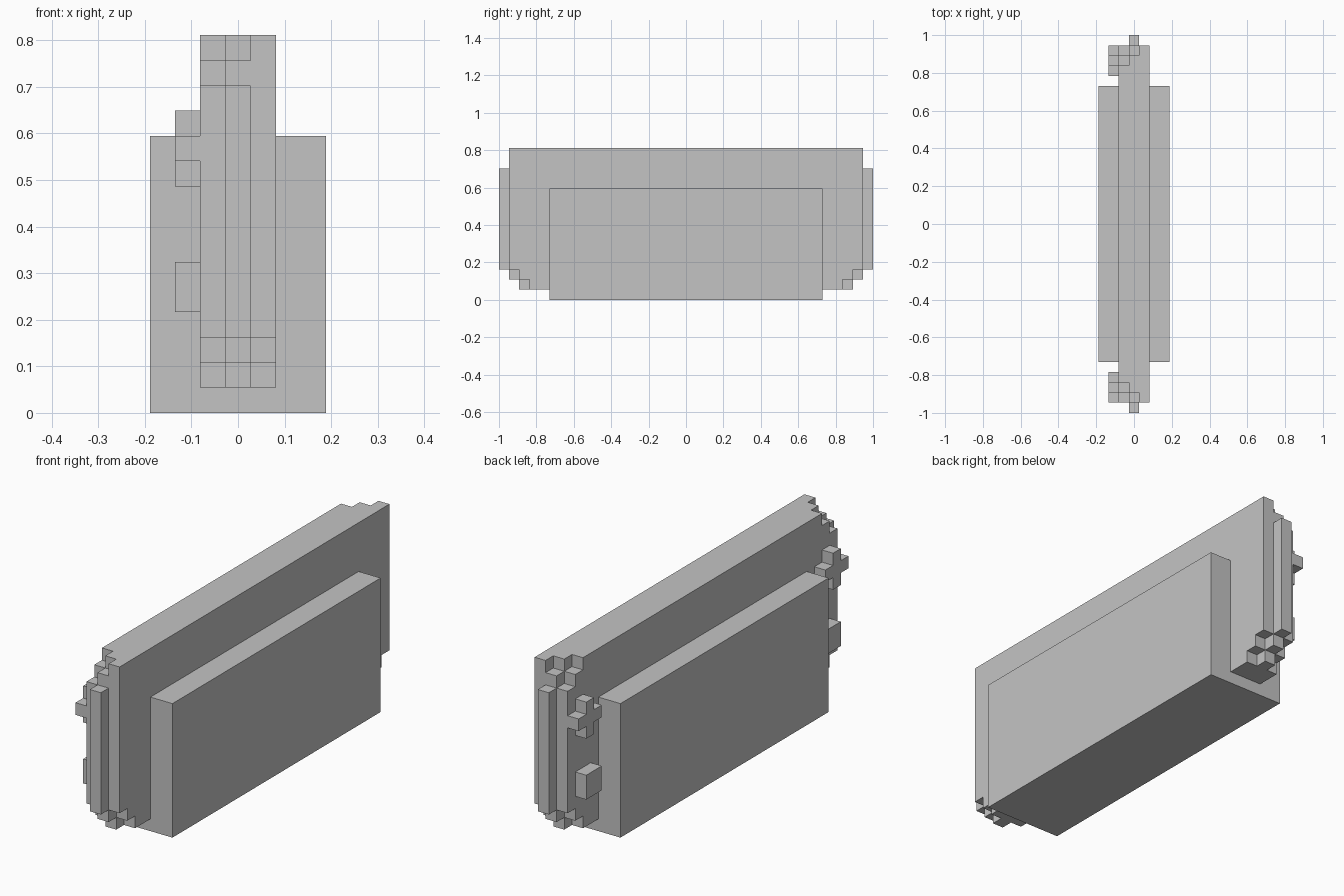
import bpy
import bmesh

cube = bpy.data.objects.get("Cube")
if cube:
    bpy.data.objects.remove(cube, do_unlink=True)

U = 2 / 37  # edge length of one block

grey = bpy.data.materials.new("plain grey")
grey.use_nodes = True
colour = (0.55, 0.55, 0.55, 1)
grey.diffuse_color = colour
grey.node_tree.nodes["Principled BSDF"].inputs["Base Color"].default_value = colour


def slab(name, half_outline, x0, x1, mirror_outline=True, side=1):
    """Extrude a y-z outline, in blocks, from x0 to x1."""
    outline = [(y * side, z) for y, z in half_outline]
    if mirror_outline:
        outline += [(-y, z) for y, z in reversed(outline)]
    bm = bmesh.new()
    face = bm.faces.new([bm.verts.new((x0 * U, y * U, z * U)) for y, z in outline])
    grown = bmesh.ops.extrude_face_region(bm, geom=[face])["geom"]
    verts = [g for g in grown if isinstance(g, bmesh.types.BMVert)]
    bmesh.ops.translate(bm, verts=verts, vec=((x1 - x0) * U, 0, 0))
    bmesh.ops.recalc_face_normals(bm, faces=bm.faces)
    mesh = bpy.data.meshes.new(name)
    bm.to_mesh(mesh)
    bm.free()
    mesh.materials.append(grey)
    obj = bpy.data.objects.new(name, mesh)
    bpy.context.collection.objects.link(obj)
    return obj


# Wide low base
slab("base_block", [(13.5, 0), (13.5, 11)], -3.5, 3.5)

# Three tall layers with stepped ends
under_steps = [(15.5, 1), (15.5, 2), (16.5, 2), (16.5, 3), (17.5, 3)]
top_steps = [(17.5, 13), (16.5, 13), (16.5, 14), (15.5, 14), (15.5, 15)]


def shift(points):
    return [(y + 1, z) for y, z in points]


slab("left_layer", under_steps + [(17.5, 15)], 0.5, 1.5)
slab("middle_layer", shift(under_steps + top_steps), -0.5, 0.5)
slab("right_layer", under_steps + top_steps, -1.5, -0.5)

# Raised cross and small block near each end of the right side
cross = [(14.5, 10), (15.5, 10), (15.5, 9), (16.5, 9), (16.5, 10), (17.5, 10),
         (17.5, 11), (16.5, 11), (16.5, 12), (15.5, 12), (15.5, 11), (14.5, 11)]
button = [(14.5, 4), (16.5, 4), (16.5, 6), (14.5, 6)]
for end, side in (("front", -1), ("back", 1)):
    slab(end + "_cross", cross, -2.5, -1.5, False, side)
    slab(end + "_button", button, -2.5, -1.5, False, side)
